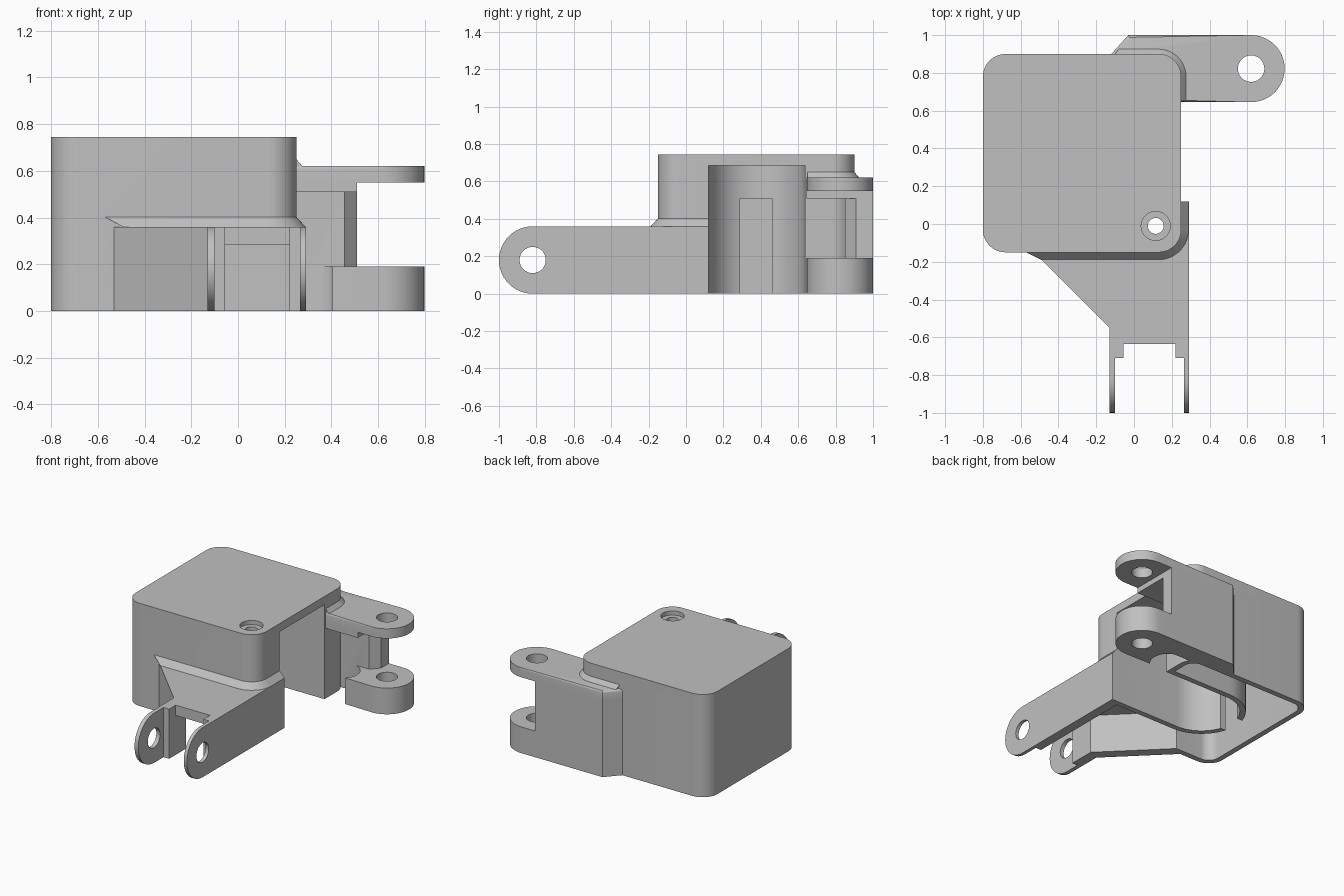
import bpy, bmesh
from math import sin, cos, radians
from mathutils import Matrix

old = bpy.data.objects.get("Cube")
if old:
    bpy.data.objects.remove(old, do_unlink=True)

grey = bpy.data.materials.new("plain grey")
grey.use_nodes = True
colour = (0.53, 0.53, 0.53, 1)
grey.diffuse_color = colour
grey.node_tree.nodes["Principled BSDF"].inputs["Base Color"].default_value = colour


def arc(cx, cy, r, a0, a1, n=12):
    steps = [radians(a0 + (a1 - a0) * i / n) for i in range(n + 1)]
    return [(cx + r * cos(a), cy + r * sin(a)) for a in steps]


def rounded(x0, y0, x1, y1, r):
    return (arc(x1 - r, y0 + r, r, -90, 0) + arc(x1 - r, y1 - r, r, 0, 90)
            + arc(x0 + r, y1 - r, r, 90, 180) + arc(x0 + r, y0 + r, r, 180, 270))


def rect(x0, y0, x1, y1):
    return [(x0, y0), (x1, y0), (x1, y1), (x0, y1)]


def loft(name, low, high, z0, z1, bevel=0, segments=3):
    """Solid between two matching outlines, with an optional rounded top edge."""
    bm = bmesh.new()
    a = [bm.verts.new((x, y, z0)) for x, y in low]
    b = [bm.verts.new((x, y, z1)) for x, y in high]
    n = len(a)
    bm.faces.new(a[::-1])
    top = bm.faces.new(b)
    for i in range(n):
        j = (i + 1) % n
        bm.faces.new((a[i], a[j], b[j], b[i]))
    if bevel:
        bmesh.ops.bevel(bm, geom=list(top.edges), offset=bevel, segments=segments,
                        profile=0.5, affect='EDGES')
    bmesh.ops.recalc_face_normals(bm, faces=bm.faces)
    return finish(name, bm)


def prism(name, outline, z0, z1, bevel=0):
    return loft(name, outline, outline, z0, z1, bevel)


def rod_x(name, r, x0, x1, y, z):
    bm = bmesh.new()
    place = Matrix.Translation(((x0 + x1) / 2, y, z)) @ Matrix.Rotation(radians(90), 4, 'Y')
    bmesh.ops.create_cone(bm, cap_ends=True, segments=48, radius1=r, radius2=r,
                          depth=x1 - x0, matrix=place)
    return finish(name, bm)


def disc(x, y, r):
    return arc(x, y, r, 0, 352.5, 47)


def finish(name, bm):
    mesh = bpy.data.meshes.new(name)
    bm.to_mesh(mesh)
    bm.free()
    mesh.materials.append(grey)
    ob = bpy.data.objects.new(name, mesh)
    bpy.context.collection.objects.link(ob)
    return ob


def combine(body, parts, operation):
    for part in parts:
        mod = body.modifiers.new("join", 'BOOLEAN')
        mod.operation, mod.solver, mod.object = operation, 'EXACT', part
        bpy.context.view_layer.objects.active = body
        bpy.ops.object.modifier_apply(modifier=mod.name)
        bpy.data.objects.remove(part, do_unlink=True)


# Main casing
body = prism("bracket_housing", rounded(-0.8, -0.15, 0.25, 0.9, 0.12), 0, 0.745, 0.022)

# Front arm with rounded end and the sloping skirt above it
front_arm = prism("front_arm", [(-0.13, -0.82), (0.29, -0.82), (0.29, 0.12), (-0.3, 0.12),
                                (-0.56, -0.12), (-0.13, -0.55)], 0, 0.36)
front_end = rod_x("front_arm_end", 0.18, -0.13, 0.29, -0.82, 0.18)
skirt_low = [(-0.49, 0.12), (-0.49, -0.19)] + arc(0.13, -0.03, 0.16, -90, 0) + [(0.29, 0.12)]
skirt_high = [(-0.57, 0.12), (-0.57, -0.15)] + arc(0.13, -0.03, 0.12, -90, 0) + [(0.25, 0.12)]
skirt = loft("front_skirt", skirt_low, skirt_high, 0.359, 0.403)

# Back arm: upper plate, step, web and lower lug
lug = arc(0.62, 0.8225, 0.1775, -90, 90, 24)
plate = prism("upper_plate", [(0.15, 0.645)] + lug
              + [(-0.03, 1), (-0.12, 0.9), (-0.12, 0.85), (0.15, 0.85)], 0.55, 0.62, 0.012)
step = prism("plate_step", rect(0.15, 0.645, 0.51, 1), 0.51, 0.56)
web = prism("back_web", [(0.15, 0.85), (0.455, 0.85), (0.51, 0.91), (0.51, 1), (-0.03, 1),
                         (-0.12, 0.9), (-0.12, 0.85)], 0, 0.555)
lower = prism("lower_lug", lug + [(0.15, 1), (0.15, 0.855)]
              + arc(0.32, 0.735, 0.12, 90, -45), 0, 0.19)
fillet_low = [(-0.08, 0.65), (0.28, 0.65)] + arc(0.13, 0.78, 0.15, 0, 90) + [(-0.08, 0.93)]
fillet_high = [(-0.1, 0.65), (0.25, 0.65)] + arc(0.13, 0.78, 0.12, 0, 90) + [(-0.1, 0.9)]
fillet = loft("plate_fillet", fillet_low, fillet_high, 0.615, 0.65)
combine(body, [front_arm, front_end, skirt, web, step, plate, lower, fillet], 'UNION')

# Hollow inside of casing and front arm, and the fork gap
combine(body, [
    prism("casing_hollow", rounded(-0.76, -0.11, 0.21, 0.86, 0.08), -0.1, 0.685),
    prism("arm_hollow", [(-0.055, -0.7), (0.22, -0.7), (0.22, 0.1), (-0.5, 0.1),
                         (-0.5, -0.074), (-0.055, -0.519)], -0.1, 0.285),
    prism("fork_throat", rect(-0.055, -1.1, 0.22, -0.635), -0.1, 0.5),
    prism("fork_gap", rect(-0.1, -1.1, 0.265, -0.71), -0.1, 0.5),
], 'DIFFERENCE')

# Curved channel wall, open to the side, with a slot at its far end
channel = [(0.25, 0.08)] + [(0.25, 0.675)] + arc(-0.275, 0.3775, 0.2975, 90, 270, 32)
combine(body, [prism("channel_wall", channel, 0, 0.7)], 'UNION')
inside = [(0.5, 0.12), (0.5, 0.635)] + arc(-0.275, 0.3775, 0.2575, 90, 270, 32)
combine(body, [
    prism("channel_hollow", inside, -0.1, 0.685),
    prism("channel_slot", rect(-0.7, 0.29, -0.4, 0.46), -0.1, 0.51),
], 'DIFFERENCE')

# Pin holes and the counterbored screw hole
combine(body, [
    rod_x("front_pin_hole", 0.07, -0.3, 0.5, -0.82, 0.18),
    prism("back_pin_hole", disc(0.62, 0.8225, 0.07), -0.1, 0.8),
    prism("screw_hole", disc(0.115, -0.01, 0.042), 0.5, 0.9),
    prism("screw_counterbore", disc(0.115, -0.01, 0.077), 0.715, 0.9),
], 'DIFFERENCE')

# Soft curves, crisp corners
for ob in bpy.context.selected_objects:
    ob.select_set(False)
body.select_set(True)
bpy.context.view_layer.objects.active = body
bpy.ops.object.shade_smooth_by_angle(angle=radians(30))
